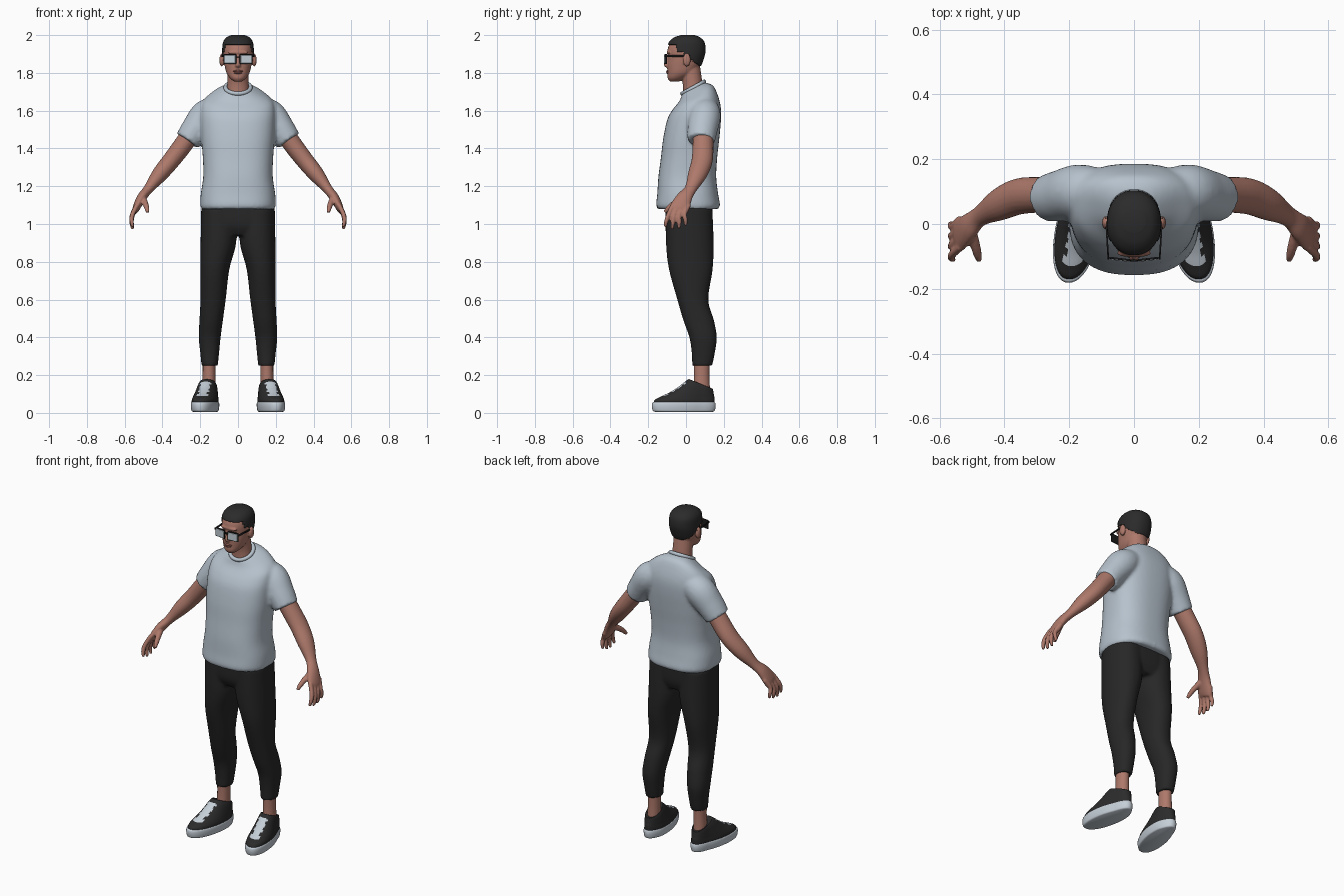
import bpy, bmesh, math
from mathutils import Vector

cube = bpy.data.objects.get("Cube")
if cube:
    bpy.data.objects.remove(cube)


def material(name, rgb, rough=0.7):
    m = bpy.data.materials.new(name)
    m.use_nodes = True
    m.diffuse_color = (*rgb, 1)
    node = m.node_tree.nodes["Principled BSDF"]
    node.inputs["Base Color"].default_value = (*rgb, 1)
    node.inputs["Roughness"].default_value = rough
    return m


SKIN = material("warm skin", (0.42, 0.19, 0.145))
LIPS = material("lip brown", (0.29, 0.11, 0.09))
HAIR = material("black hair", (0.025, 0.024, 0.024))
SHIRT = material("pale blue grey cloth", (0.47, 0.54, 0.61))
PANTS = material("black cloth", (0.02, 0.02, 0.02))
SHOE = material("charcoal canvas", (0.024, 0.024, 0.025))
WHITE = material("cool white rubber", (0.56, 0.62, 0.68))
FRAME = material("black plastic", (0.012, 0.012, 0.012), 0.4)
LENS = material("pale lens", (0.55, 0.63, 0.69), 0.3)


def dense(rows, steps):
    """Smooth curve through rows of numbers."""
    out = []
    for i in range(len(rows) - 1):
        a, b, c, d = (rows[max(0, min(len(rows) - 1, i + k))] for k in (-1, 0, 1, 2))
        for s in range(steps):
            t = s / steps
            out.append([q + t * (r - p) / 2 + t * t * (2 * p - 5 * q + 4 * r - w) / 2
                        + t ** 3 * (3 * q - p - 3 * r + w) / 2
                        for p, q, r, w in zip(a, b, c, d)])
    out.append(list(rows[-1]))
    return out


def skin_rings(bm, rings):
    rings = [[bm.verts.new(p) for p in ring] for ring in rings]
    n = len(rings[0])
    for lo, hi in zip(rings, rings[1:]):
        for i in range(n):
            j = (i + 1) % n
            bm.faces.new((lo[i], lo[j], hi[j], hi[i]))
    bm.faces.new(rings[0])
    bm.faces.new(rings[-1])


def curl(i, n, power):
    """Point on a unit superellipse."""
    c, s = math.cos(math.tau * i / n), math.sin(math.tau * i / n)
    e = 2 / power
    return math.copysign(abs(c) ** e, c), math.copysign(abs(s) ** e, s)


def stack(bm, rows, cx=0, power=2.2, n=40, steps=5):
    """Level rings: height, half width, front y, back y, tilt, x shift."""
    rings = []
    for row in dense([tuple(r) + (0,) * (6 - len(r)) for r in rows], steps):
        z, w, front, back, tilt, shift = row
        mid, half = (front + back) / 2, (back - front) / 2
        pts = (curl(i, n, power) for i in range(n))
        rings.append([(cx + shift + w * c, mid + half * s, z + tilt * half * s) for c, s in pts])
    skin_rings(bm, rings)


def tube(bm, rows, side=1, n=20, steps=5):
    """Rings along a path: x, y, z, radius, radius along y."""
    rows = dense(rows, steps)
    pts = [Vector((side * r[0], r[1], r[2])) for r in rows]
    rings = []
    for k, (p, r) in enumerate(zip(pts, rows)):
        t = (pts[min(k + 1, len(pts) - 1)] - pts[max(k - 1, 0)]).normalized()
        u = Vector((0, 1, 0)) if abs(t.y) < 0.9 else Vector((0, 0, 1))
        u = (u - t * u.dot(t)).normalized()
        v = t.cross(u)
        rings.append([p + v * r[3] * c + u * r[4] * s for c, s in (curl(i, n, 2) for i in range(n))])
    skin_rings(bm, rings)


def ball(bm, centre, size):
    vs = bmesh.ops.create_uvsphere(bm, u_segments=20, v_segments=12, radius=1)["verts"]
    bmesh.ops.scale(bm, vec=size, verts=vs)
    bmesh.ops.translate(bm, vec=centre, verts=vs)


def finish(name, bm, *mats, voxel=0, smooth=3):
    bmesh.ops.recalc_face_normals(bm, faces=bm.faces)
    me = bpy.data.meshes.new(name)
    bm.to_mesh(me)
    bm.free()
    ob = bpy.data.objects.new(name, me)
    bpy.context.collection.objects.link(ob)
    for m in mats:
        me.materials.append(m)
    me.shade_smooth()
    if voxel:
        mod = ob.modifiers.new("fuse", "REMESH")
        mod.mode, mod.voxel_size, mod.use_smooth_shade = "VOXEL", voxel, True
        mod = ob.modifiers.new("relax", "SMOOTH")
        mod.factor, mod.iterations = 0.5, smooth
    return ob


SIDES = {"left": 1, "right": -1}

# Head with neck, ears and nose
skull = [(1.755, .022, -.086, -.035), (1.772, .043, -.097, 0), (1.80, .061, -.098, .045),
         (1.84, .071, -.099, .075), (1.88, .077, -.095, .09), (1.92, .078, -.098, .098),
         (1.955, .073, -.085, .092), (1.98, .056, -.058, .07), (1.993, .03, -.02, .04)]
bm = bmesh.new()
stack(bm, skull)
tube(bm, [(0, .04, 1.64, .066, .055), (0, .035, 1.74, .057, .052), (0, .02, 1.83, .056, .055)])
tube(bm, [(0, -.088, 1.9, .007, .008), (0, -.102, 1.865, .009, .009), (0, -.105, 1.843, .014, .012),
          (0, -.098, 1.835, .012, .008)])
ball(bm, (0, -.09, 1.908), (.055, .013, .01))
for s in SIDES.values():
    ball(bm, (s * .086, .004, 1.868), (.013, .021, .034))
finish("head", bm, SKIN, voxel=.005, smooth=2)

bm = bmesh.new()
ball(bm, (0, -.097, 1.809), (.026, .008, .006))
ball(bm, (0, -.096, 1.8), (.022, .009, .006))
finish("lips", bm, LIPS)


# Hair cap trimmed along a hairline
def hairline(y):
    if y < -.05:
        return 1.952
    if y < -.015:
        return 1.91
    return 1.87 if y < .03 else 1.87 - (y - .03) * .75


bm = bmesh.new()
stack(bm, [(z + .007 * (z > 1.95), w + .006, f - .006, b + .006) for z, w, f, b in skull], n=72, steps=10)
bald = [f for f in bm.faces if f.calc_center_median().z < hairline(f.calc_center_median().y)]
bmesh.ops.delete(bm, geom=bald, context="FACES")
hair = finish("hair", bm, HAIR)
mod = hair.modifiers.new("thickness", "SOLIDIFY")
mod.thickness, mod.offset = .009, -1


# Glasses
def box(name, centre, size, mat, bevel=0, turn=0):
    bm = bmesh.new()
    bmesh.ops.create_cube(bm, size=1)
    bmesh.ops.scale(bm, vec=size, verts=bm.verts)
    ob = finish(name, bm, mat)
    ob.location, ob.rotation_euler.z = centre, turn
    if bevel:
        mod = ob.modifiers.new("round", "BEVEL")
        mod.width, mod.segments = bevel, 3
        ob.data.shade_flat()


for label, s in SIDES.items():
    box(label + "_rim", (s * .043, -.108, 1.874), (.068, .006, .054), FRAME, .0028, s * .12)
    box(label + "_lens", (s * .043, -.111, 1.872), (.059, .005, .044), LENS, .0022, s * .12)
    box(label + "_temple", (s * .083, -.045, 1.889), (.005, .13, .009), FRAME, 0, s * -.06)
box("glasses_bridge", (0, -.112, 1.884), (.024, .006, .007), FRAME)

# Shirt with sleeves, and its collar
bm = bmesh.new()
stack(bm, [(1.08, .196, -.15, .17), (1.10, .2, -.158, .18), (1.16, .197, -.152, .17),
           (1.25, .184, -.146, .16), (1.35, .186, -.133, .165), (1.45, .194, -.121, .176),
           (1.55, .198, -.1, .185), (1.61, .196, -.075, .184, .08), (1.655, .18, -.053, .168, .25),
           (1.695, .125, -.032, .142, .45), (1.72, .072, -.02, .1, .5)], power=2.5, n=56)
for s in SIDES.values():
    tube(bm, [(.1, .1, 1.615, .065, .07), (.165, .1, 1.575, .085, .084), (.222, .088, 1.505, .077, .08),
              (.268, .08, 1.44, .068, .072)], s, n=32)
finish("shirt", bm, SHIRT, voxel=.01, smooth=4)

bpy.ops.mesh.primitive_torus_add(major_radius=.066, minor_radius=.011, major_segments=40, minor_segments=10,
                                 location=(0, .038, 1.722), rotation=(.5, 0, 0))
collar = bpy.context.object
collar.name = "collar"
collar.data.materials.append(SHIRT)
collar.data.shade_smooth()

# Arms with palms, fingers and thumbs
for label, s in SIDES.items():
    bm = bmesh.new()
    tube(bm, [(.22, .09, 1.52, .05, .055), (.29, .09, 1.42, .05, .055), (.355, .085, 1.335, .047, .056),
              (.415, .06, 1.262, .042, .05), (.475, .024, 1.185, .026, .032),
              (.51, -.008, 1.14, .025, .042), (.537, -.033, 1.088, .02, .052),
              (.545, -.042, 1.065, .013, .045)], s)
    for i in range(4):
        y, drop = -.08 + i * .028, (0, .012, .008, -.006)[i]
        tube(bm, [(.535, y + .01, 1.1, .013, .013), (.559, y - .012, 1.05 - drop / 2, .0125, .0125),
                  (.563, y - .024 + i * .006, 1.015 - drop, .0115, .0115),
                  (.557, y - .03 + i * .008, .985 - drop, .008, .008)], s, n=12)
    tube(bm, [(.508, -.01, 1.14, .02, .02), (.492, -.058, 1.112, .016, .016),
              (.483, -.092, 1.085, .0135, .0135), (.478, -.112, 1.062, .009, .009)], s, n=12)
    finish(label + "_arm", bm, SKIN, voxel=.0055, smooth=2)

# Trousers: hips and both legs
bm = bmesh.new()
stack(bm, [(.94, .17, -.08, .12), (1.0, .194, -.107, .14), (1.12, .19, -.108, .14)], power=2.6)
for s in SIDES.values():
    leg = [(1.08, .095, -.108, .14, 0, .1), (.9, .094, -.106, .146, 0, .104), (.76, .077, -.09, .141, 0, .123),
           (.6, .067, -.046, .118, 0, .132), (.49, .062, -.014, .148, 0, .142), (.4, .058, .018, .163, 0, .15),
           (.32, .05, .03, .153, 0, .15), (.25, .043, .033, .139, 0, .15)]
    stack(bm, [r[:5] + (s * r[5],) for r in leg])
finish("trousers", bm, PANTS, voxel=.009, smooth=3)


# Ankles and shoes
def foot_shape(bm, s):
    for v in bm.verts:
        v.co.x = s * (.157 + v.co.x * (1 - 1.1 * max(0, v.co.y)) + .17 * max(0, .08 - v.co.y))


for label, s in SIDES.items():
    bm = bmesh.new()
    tube(bm, [(.153, .083, .3, .034, .044), (.153, .083, .2, .034, .041), (.155, .083, .1, .036, .045)], s)
    finish(label + "_ankle", bm, SKIN)

    bm = bmesh.new()
    stack(bm, [(.006, .06, -.165, .142), (.012, .066, -.176, .152), (.035, .07, -.181, .157),
               (.054, .069, -.178, .154), (.058, .062, -.165, .145)], n=48)
    foot_shape(bm, s)
    finish(label + "_sole", bm, WHITE)

    bm = bmesh.new()
    stack(bm, [(.045, .066, -.172, .15), (.068, .066, -.166, .151), (.085, .063, -.137, .15),
               (.1, .06, -.09, .148, -.06), (.12, .056, -.045, .146, -.15), (.14, .052, -.01, .144, -.28),
               (.153, .046, .015, .142, -.4), (.148, .04, .025, .134, -.4)], n=64, steps=6)
    # laces are rows on the instep
    for f in bm.faces:
        f.normal_update()
        c = f.calc_center_median()
        reach = .03 if int(c.z * 100) % 2 else .022
        if abs(c.x) < reach and c.y < .015 and .09 < c.z < .165:
            f.material_index = 1
    foot_shape(bm, s)
    finish(label + "_shoe_upper", bm, SHOE, WHITE)
